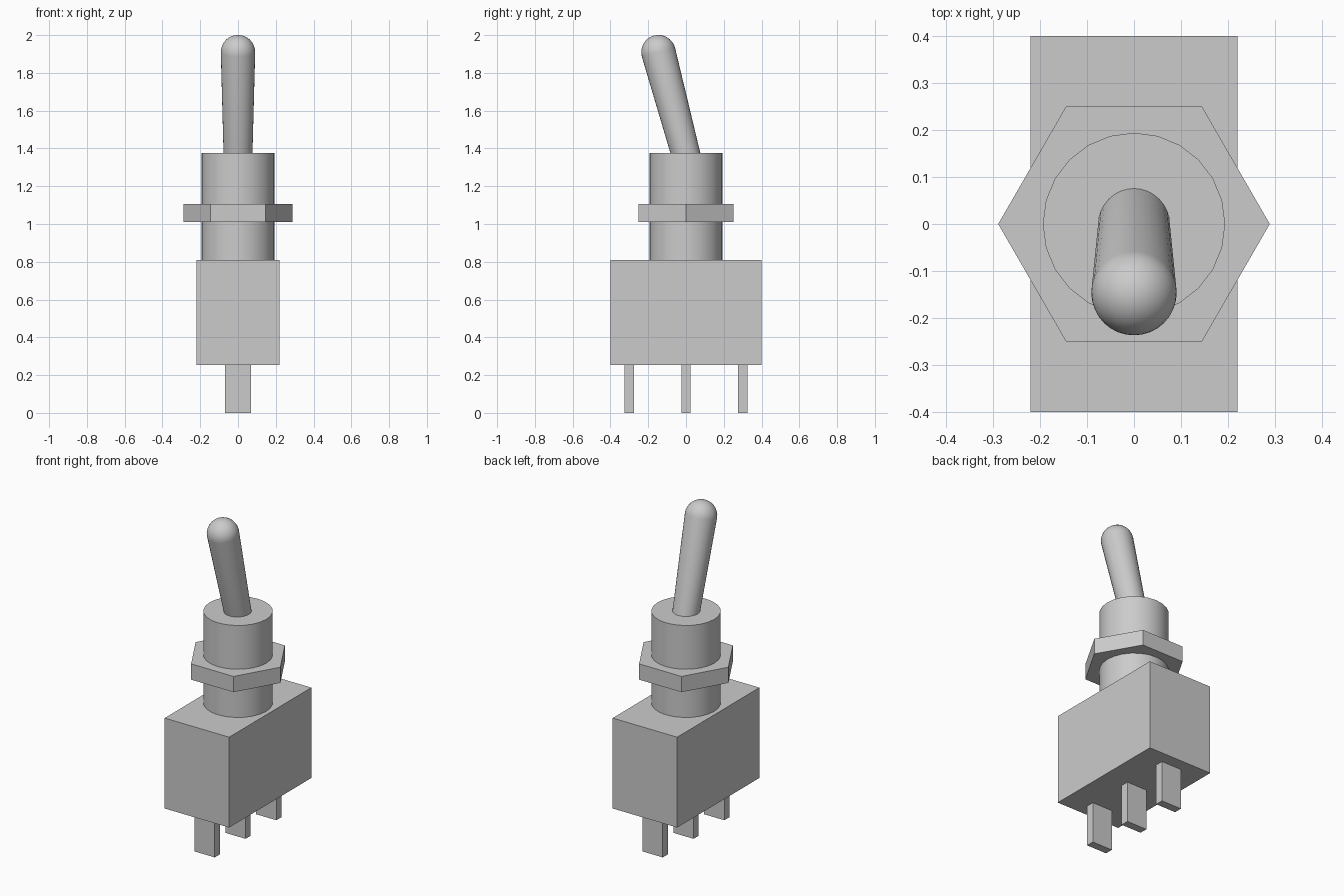
import bpy, bmesh, math
from mathutils import Matrix, Vector

cube = bpy.data.objects.get("Cube")
if cube:
    bpy.data.objects.remove(cube, do_unlink=True)

GREY = (0.6, 0.6, 0.6, 1.0)
grey = bpy.data.materials.new("plain grey")
grey.use_nodes = True
grey.diffuse_color = GREY
grey.node_tree.nodes["Principled BSDF"].inputs["Base Color"].default_value = GREY


def add_object(name, bm, smooth=False):
    bmesh.ops.recalc_face_normals(bm, faces=bm.faces)
    mesh = bpy.data.meshes.new(name)
    bm.to_mesh(mesh)
    bm.free()
    mesh.materials.append(grey)
    obj = bpy.data.objects.new(name, mesh)
    bpy.context.collection.objects.link(obj)
    if smooth:
        bpy.ops.object.select_all(action='DESELECT')
        obj.select_set(True)
        bpy.context.view_layer.objects.active = obj
        bpy.ops.object.shade_smooth_by_angle(angle=math.radians(35))
    return obj


def box(name, size, centre):
    bm = bmesh.new()
    bmesh.ops.create_cube(bm, size=1, matrix=Matrix.Translation(centre) @ Matrix.Diagonal((*size, 1)))
    return add_object(name, bm)


def prism(name, sides, radius, bottom, top, smooth=False):
    bm = bmesh.new()
    bmesh.ops.create_cone(bm, cap_ends=True, segments=sides, radius1=radius, radius2=radius,
                          depth=top - bottom, matrix=Matrix.Translation((0, 0, (bottom + top) / 2)))
    # put a corner on the x axis
    corner = bm.verts[:][0].co
    bmesh.ops.rotate(bm, verts=bm.verts, matrix=Matrix.Rotation(-math.atan2(corner.y, corner.x), 3, 'Z'))
    return add_object(name, bm, smooth)


# Body block
BODY_BOTTOM, BODY_TOP = 0.253, 0.81
box("body", (0.44, 0.8, BODY_TOP - BODY_BOTTOM), (0, 0, (BODY_BOTTOM + BODY_TOP) / 2))

# Three terminal pins
for label, y in (("front", -0.3), ("middle", 0), ("back", 0.3)):
    box(label + "_terminal", (0.138, 0.05, BODY_BOTTOM), (0, y, BODY_BOTTOM / 2))

# Round collar and its hexagonal nut
prism("collar", 24, 0.194, BODY_TOP, 1.377, smooth=True)
prism("hex_nut", 6, 0.289, 1.01, 1.107)

# Tilted lever: tapered shaft with a round tip, revolved from a profile
BALL, LENGTH, STEPS = 0.091, 0.564, 8
profile = [Vector((0, 0, -0.05)), Vector((0.075, 0, -0.05))]
for i in range(STEPS + 1):
    a = math.pi / 2 * i / STEPS
    profile.append(Vector((BALL * math.cos(a), 0, LENGTH + BALL * math.sin(a))))
bm = bmesh.new()
verts = [bm.verts.new(p) for p in profile]
edges = [bm.edges.new(pair) for pair in zip(verts, verts[1:])]
bmesh.ops.spin(bm, geom=verts + edges, cent=(0, 0, 0), axis=(0, 0, 1),
               angle=math.tau, steps=32, use_merge=False)
bmesh.ops.remove_doubles(bm, verts=bm.verts, dist=0.0005)
lever = add_object("lever", bm, smooth=True)
lever.location = (0, 0, 1.365)
lever.rotation_euler.x = math.radians(15)
